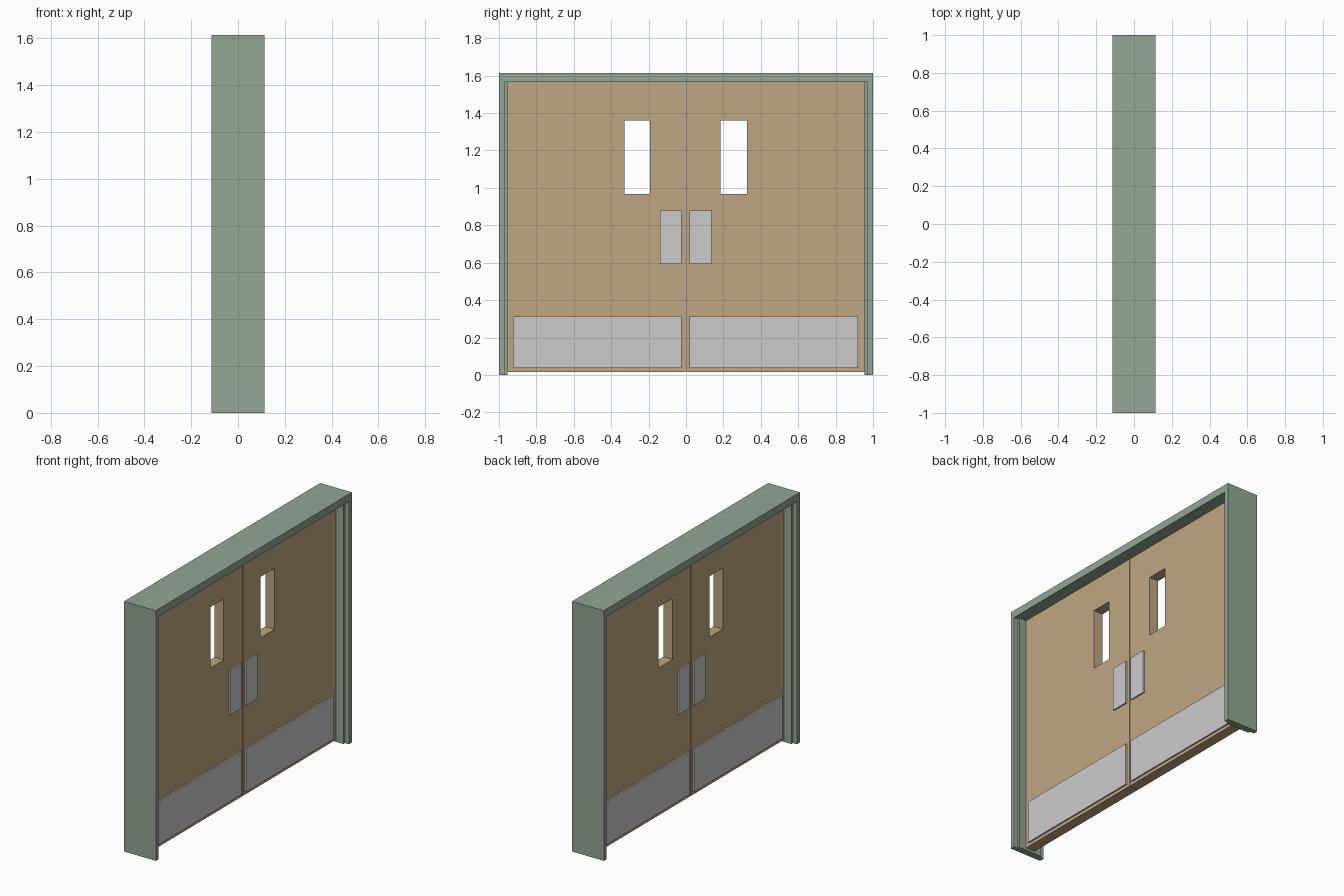
import bpy, bmesh
from mathutils import Vector

if "Cube" in bpy.data.objects:
    bpy.data.objects.remove(bpy.data.objects["Cube"])


def material(name, color):
    m = bpy.data.materials.new(name)
    m.diffuse_color = (*color, 1)
    m.use_nodes = True
    m.node_tree.nodes["Principled BSDF"].inputs["Base Color"].default_value = m.diffuse_color
    return m


GREEN = material("sage_paint", (0.29, 0.38, 0.30))
TAN = material("tan_wood", (0.52, 0.38, 0.22))


def finish(name, bm, mat=None):
    bmesh.ops.recalc_face_normals(bm, faces=bm.faces)
    me = bpy.data.meshes.new(name)
    bm.to_mesh(me)
    bm.free()
    ob = bpy.data.objects.new(name, me)
    bpy.context.collection.objects.link(ob)
    if mat:
        me.materials.append(mat)
    return ob


def extrude(bm, faces, offset):
    ret = bmesh.ops.extrude_face_region(bm, geom=faces, use_keep_orig=True)
    verts = [g for g in ret["geom"] if isinstance(g, bmesh.types.BMVert)]
    bmesh.ops.translate(bm, verts=verts, vec=Vector(offset))


def box(name, x0, x1, y0, y1, z0, z1, mat=None):
    bm = bmesh.new()
    face = bm.faces.new([bm.verts.new((x0, y, z))
                         for y, z in ((y0, z0), (y1, z0), (y1, z1), (y0, z1))])
    extrude(bm, [face], (x1 - x0, 0, 0))
    return finish(name, bm, mat)


def leaf(name, ys, zs, half, mat):
    # slab drawn as a 3x3 grid of panels with the middle one left open
    bm = bmesh.new()
    v = [[bm.verts.new((-half, y, z)) for z in zs] for y in ys]
    faces = [bm.faces.new((v[i][j], v[i + 1][j], v[i + 1][j + 1], v[i][j + 1]))
             for i in range(3) for j in range(3) if (i, j) != (1, 1)]
    extrude(bm, faces, (2 * half, 0, 0))
    return finish(name, bm, mat)


DEPTH, TOP, HEAD = 0.113, 1.615, 1.567   # frame half depth, top, head underside
HALF = 0.033                             # door half thickness
PLATE = 0.010                            # plate thickness

# frame: stepped jambs and plain head
for side, s in (("left", -1), ("right", 1)):
    profile = [(-DEPTH, 1), (DEPTH, 1), (DEPTH, 0.97), (0.084, 0.97),
               (0.084, 0.955), (-0.084, 0.955), (-0.084, 0.97), (-DEPTH, 0.97)]
    bm = bmesh.new()
    f = bm.faces.new([bm.verts.new((x, s * y, 0)) for x, y in profile])
    extrude(bm, [f], (0, 0, HEAD))
    finish(f"{side}_jamb", bm, GREEN)
box("frame_head", -DEPTH, DEPTH, -1, 1, HEAD, TOP, GREEN)

# door leaves with window openings
ZS = (0.015, 0.967, 1.36, HEAD)
leaf("left_door_leaf", (-0.955, -0.33, -0.193, -0.002), ZS, HALF, TAN)
leaf("right_door_leaf", (0.002, 0.184, 0.327, 0.955), ZS, HALF, TAN)

# push plates and kick plates on both faces of each leaf
plates = {
    "left_push_plate": (-0.14, -0.025, 0.593, 0.878),
    "right_push_plate": (0.02, 0.135, 0.593, 0.878),
    "left_kick_plate": (-0.925, -0.025, 0.036, 0.312),
    "right_kick_plate": (0.02, 0.92, 0.036, 0.312),
}
for name, (y0, y1, z0, z1) in plates.items():
    for face, s in (("front", 1), ("back", -1)):
        xs = sorted((s * HALF, s * (HALF + PLATE)))
        box(f"{name}_{face}", *xs, y0, y1, z0, z1)
